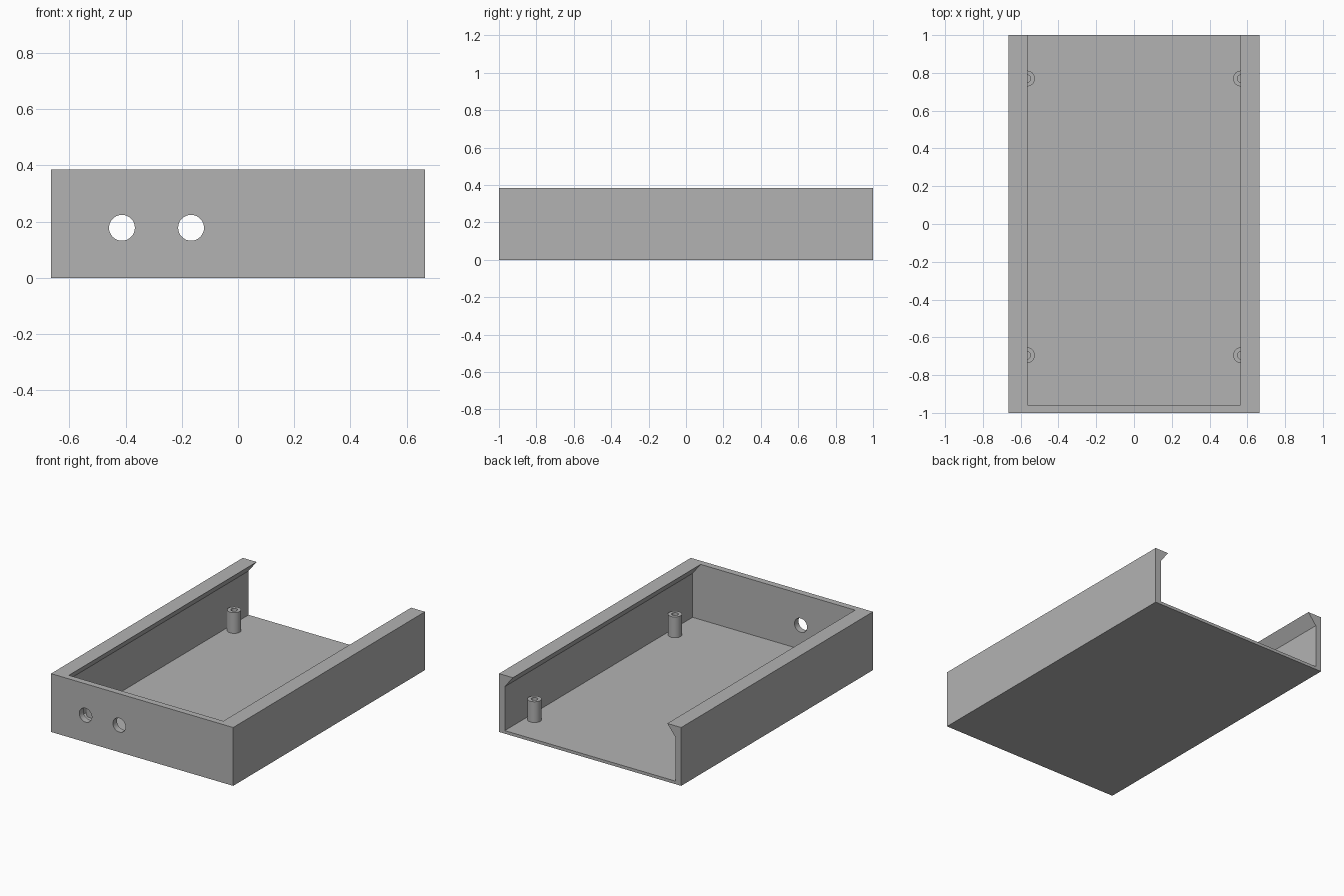
import bpy, bmesh, math

if "Cube" in bpy.data.objects:
    bpy.data.objects.remove(bpy.data.objects["Cube"], do_unlink=True)

HALF_W, HALF_L, HEIGHT = 0.665, 1.0, 0.385
WALL, FLOOR = 0.042, 0.02
LIP_X, LIP_DROP = 0.564, 0.075
FRONT_INNER = -HALF_L + WALL
POST_X, POST_R, BORE_R, POST_TOP = 0.567, 0.042, 0.02, 0.157

grey = bpy.data.materials.new("plain grey")
grey.use_nodes = True
colour = (0.45, 0.45, 0.45, 1)
grey.diffuse_color = colour
grey.node_tree.nodes["Principled BSDF"].inputs["Base Color"].default_value = colour


def extrude_profile(name, points, direction):
    """Closed solid made by sweeping a flat outline along a vector."""
    bm = bmesh.new()
    face = bm.faces.new([bm.verts.new(p) for p in points])
    swept = bmesh.ops.extrude_face_region(bm, geom=[face])["geom"]
    verts = [v for v in swept if isinstance(v, bmesh.types.BMVert)]
    bmesh.ops.translate(bm, verts=verts, vec=direction)
    # the start cap may be removed by the sweep, so close any open loop
    rim = [e for e in bm.edges if e.is_boundary]
    if rim:
        bmesh.ops.holes_fill(bm, edges=rim)
    bmesh.ops.recalc_face_normals(bm, faces=bm.faces)
    mesh = bpy.data.meshes.new(name)
    bm.to_mesh(mesh)
    bm.free()
    mesh.materials.append(grey)
    obj = bpy.data.objects.new(name, mesh)
    bpy.context.collection.objects.link(obj)
    return obj


def circle(radius, count=32):
    return [(radius * math.cos(2 * math.pi * i / count),
             radius * math.sin(2 * math.pi * i / count)) for i in range(count)]


def cut(target, cutter):
    """Subtract the cutter from the target, then discard the cutter."""
    mod = target.modifiers.new("cut", "BOOLEAN")
    mod.operation, mod.solver, mod.object = "DIFFERENCE", "EXACT", cutter
    bpy.context.view_layer.objects.active = target
    bpy.ops.object.modifier_apply(modifier=mod.name)
    bpy.data.objects.remove(cutter, do_unlink=True)


def smooth(obj):
    bpy.ops.object.select_all(action="DESELECT")
    obj.select_set(True)
    bpy.context.view_layer.objects.active = obj
    bpy.ops.object.shade_smooth_by_angle(angle=math.radians(30))


# Tray body: solid block
block = [(-HALF_W, -HALF_L, 0), (HALF_W, -HALF_L, 0),
         (HALF_W, HALF_L, 0), (-HALF_W, HALF_L, 0)]
tray = extrude_profile("tray", block, (0, 0, HEIGHT))

# Cavity: open at the back and top, leaving sloped retaining lips on the sides
inner = HALF_W - WALL
over = 0.05
half = [(inner, FLOOR), (inner, HEIGHT - LIP_DROP), (LIP_X, HEIGHT), (LIP_X, HEIGHT + over)]
outline = half + [(-x, z) for x, z in reversed(half)]
cavity = extrude_profile("cavity_cutter", [(x, FRONT_INNER, z) for x, z in outline],
                         (0, 2 * HALF_L, 0))
cut(tray, cavity)

# Two round openings through the front wall
for x in (-0.413, -0.167):
    ring = [(x + a, -HALF_L - over, 0.178 + b) for a, b in circle(0.046)]
    cut(tray, extrude_profile("port_cutter", ring, (0, WALL + 2 * over, 0)))
smooth(tray)

# Four hollow mounting posts
for side, side_name in ((1, "left"), (-1, "right")):
    for y, end_name in ((-0.695, "front"), (0.77, "back")):
        def ring_at(radius, z):
            return [(side * POST_X + a, y + b, z) for a, b in circle(radius)]
        post = extrude_profile(f"{end_name}_{side_name}_post", ring_at(POST_R, FLOOR / 2),
                               (0, 0, POST_TOP - FLOOR / 2))
        cut(post, extrude_profile("bore_cutter", ring_at(BORE_R, FLOOR), (0, 0, POST_TOP)))
        smooth(post)
